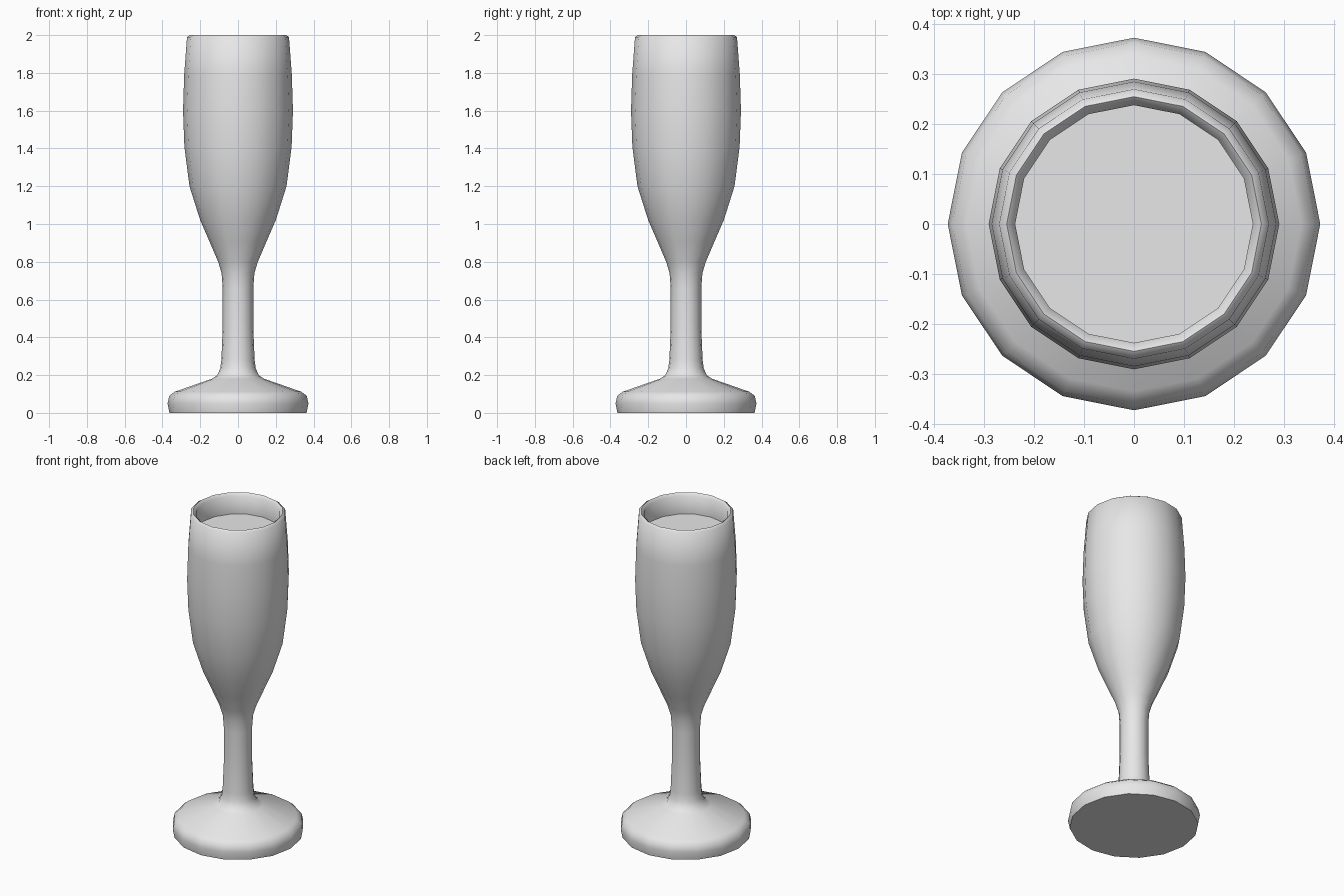
import bpy, bmesh, math

if "Cube" in bpy.data.objects:
    bpy.data.objects.remove(bpy.data.objects["Cube"])

SIDES = 16

grey = bpy.data.materials.new("plain_grey")
grey.diffuse_color = (0.8, 0.8, 0.8, 1)
grey.use_nodes = True
grey.node_tree.nodes["Principled BSDF"].inputs["Base Color"].default_value = grey.diffuse_color


def lathe(name, profile, cap_start=False, cap_end=False, angle=60):
    """Spin (radius, height) points around z into a 16-sided part."""
    bm = bmesh.new()
    rings = []
    for r, z in profile:
        rings.append([bm.verts.new((r * math.cos(2 * math.pi * i / SIDES),
                                    r * math.sin(2 * math.pi * i / SIDES), z))
                      for i in range(SIDES)])
    for a, b in zip(rings, rings[1:]):
        for i in range(SIDES):
            j = (i + 1) % SIDES
            bm.faces.new((a[i], a[j], b[j], b[i]))
    if cap_start:
        bm.faces.new(rings[0][::-1])
    if cap_end:
        bm.faces.new(rings[-1])
    mesh = bpy.data.meshes.new(name)
    bm.to_mesh(mesh)
    bm.free()
    mesh.materials.append(grey)
    obj = bpy.data.objects.new(name, mesh)
    bpy.context.collection.objects.link(obj)
    bpy.ops.object.select_all(action='DESELECT')
    obj.select_set(True)
    bpy.context.view_layer.objects.active = obj
    bpy.ops.object.shade_smooth_by_angle(angle=math.radians(angle))
    return obj


# Foot, stem, bowl, rounded rim, inner wall and flat fill surface in one skin
outside = [(0.363, 0.0), (0.373, 0.05), (0.364, 0.09), (0.335, 0.112),
           (0.14, 0.18), (0.11, 0.2), (0.094, 0.235), (0.088, 0.28),
           (0.081, 0.45), (0.081, 0.66), (0.087, 0.74), (0.105, 0.80),
           (0.15, 0.905), (0.2, 1.02), (0.257, 1.2), (0.284, 1.41),
           (0.291, 1.6), (0.285, 1.79), (0.27, 1.99)]
rim = [(0.255, 2.0), (0.238, 1.985)]
inner_wall = [(0.243, 1.87)]
lathe("champagne_flute", outside + rim + inner_wall,
      cap_start=True, cap_end=True)
